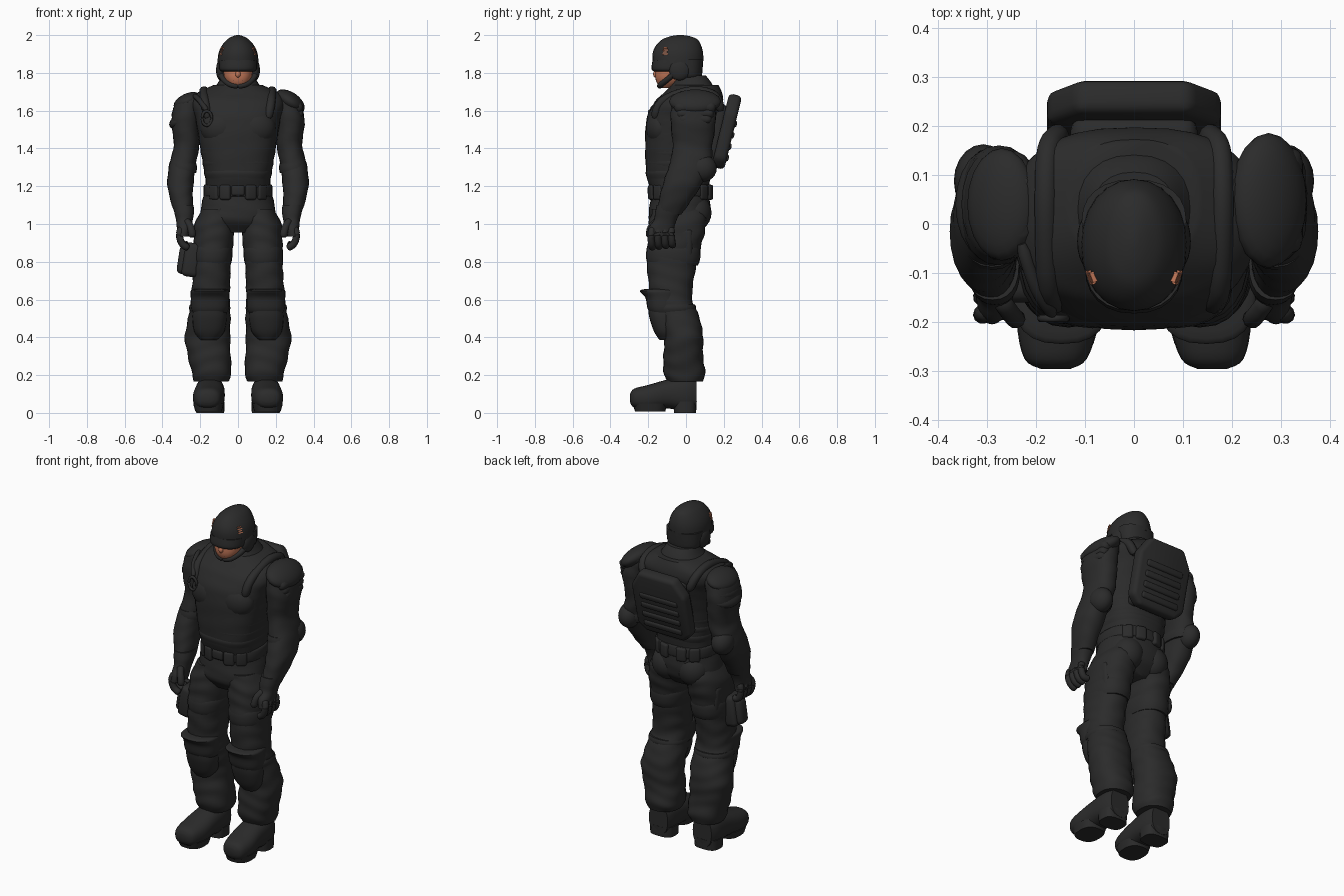
import bpy, bmesh, math
from mathutils import Vector, Matrix, Euler

cube = bpy.data.objects.get("Cube")
if cube:
    bpy.data.objects.remove(cube)


def material(name, colour):
    m = bpy.data.materials.new(name)
    m.use_nodes = True
    m.diffuse_color = colour
    m.node_tree.nodes["Principled BSDF"].inputs["Base Color"].default_value = colour
    return m


BLACK = material("charcoal black", (.024, .024, .024, 1))
SKIN = material("warm skin", (.53, .18, .095, 1))


def finish(bm, name, sides, mat):
    """Parts are modelled on the left (+x); sides is mid, left, right or both."""
    bmesh.ops.recalc_face_normals(bm, faces=bm.faces)
    for side in ("left", "right") if sides == "both" else (sides,):
        copy = bm.copy()
        if side == "right":
            copy.transform(Matrix.Scale(-1, 4, (1, 0, 0)))
            bmesh.ops.reverse_faces(copy, faces=copy.faces)
        mesh = bpy.data.meshes.new(name)
        copy.to_mesh(mesh)
        copy.free()
        mesh.materials.append(mat)
        ob = bpy.data.objects.new(name if side == "mid" else side + "_" + name, mesh)
        bpy.context.collection.objects.link(ob)
        bpy.ops.object.select_all(action="DESELECT")
        ob.select_set(True)
        bpy.context.view_layer.objects.active = ob
        bpy.ops.object.shade_smooth_by_angle(angle=math.radians(45))
    bm.free()


def smooth_path(points, steps):
    """Catmull-Rom resampling of tuples of any length."""
    p = [points[0], *points, points[-1]]
    out = []
    for a, b, c, d in zip(p, p[1:], p[2:], p[3:]):
        for k in range(steps):
            t = k / steps
            out.append([q + t / 2 * (r - o + t * (2 * o - 5 * q + 4 * r - s + t * (3 * (q - r) + s - o)))
                        for o, q, r, s in zip(a, b, c, d)])
    return out + [list(points[-1])]


def skin_rings(bm, rings):
    rings = [[bm.verts.new(v) for v in ring] for ring in rings]
    n = len(rings[0])
    for a, b in zip(rings, rings[1:]):
        for i in range(n):
            j = (i + 1) % n
            bm.faces.new((a[i], a[j], b[j], b[i]))
    bm.faces.new(rings[0][::-1])
    bm.faces.new(rings[-1])


def loft(name, rings, sides="mid", mat=BLACK, axis="z", power=2.3, fold=0, steps=4, n=24):
    """Rings are (centre a, centre b, position along axis, radius a, radius b)."""
    out = []
    for a, b, t, ra, rb in smooth_path(rings, steps):
        ring = []
        for i in range(n):
            g = math.tau * i / n
            c, s = math.cos(g), math.sin(g)
            k = 1 + fold * math.sin(t * 70 + 2 * math.sin(2 * g + t * 9))
            u = a + k * ra * math.copysign(abs(c) ** (2 / power), c)
            v = b + k * rb * math.copysign(abs(s) ** (2 / power), s)
            ring.append((u, v, t) if axis == "z" else (u, t, max(v, 0)))
        out.append(ring)
    bm = bmesh.new()
    skin_rings(bm, out)
    finish(bm, name, sides, mat)


def tube(name, points, r, sides="mid", mat=BLACK, n=10):
    path = [Vector(p) for p in smooth_path(points, 4)]
    rings = []
    for i, p in enumerate(path):
        q = (path[min(i + 1, len(path) - 1)] - path[max(i - 1, 0)]).to_track_quat("Z", "X")
        k = r * (.6 if i in (0, len(path) - 1) else 1)
        rings.append([p + q @ Vector((k * math.cos(math.tau * j / n), k * math.sin(math.tau * j / n), 0))
                      for j in range(n)])
    bm = bmesh.new()
    skin_rings(bm, rings)
    finish(bm, name, sides, mat)


def box(name, loc, size, rot=(0, 0, 0), sides="mid", mat=BLACK, bevel=.012):
    bm = bmesh.new()
    bmesh.ops.create_cube(bm, size=1, matrix=Matrix.Diagonal((*size, 1)))
    if bevel:
        bmesh.ops.bevel(bm, geom=bm.edges[:], offset=bevel, segments=3, profile=.5, affect="EDGES")
    bm.transform(Matrix.LocRotScale(Vector(loc), Euler(rot), None))
    finish(bm, name, sides, mat)


def blob(name, loc, radii, rot=(0, 0, 0), sides="mid", mat=BLACK):
    bm = bmesh.new()
    bmesh.ops.create_uvsphere(bm, u_segments=20, v_segments=12, radius=1)
    bm.transform(Matrix.LocRotScale(Vector(loc), Euler(rot), Vector(radii)))
    finish(bm, name, sides, mat)


# Head: face, goggles, helmet
loft("face", [(0, -.1, 1.72, .03, .035), (0, -.088, 1.75, .06, .068), (0, -.08, 1.79, .076, .083),
              (0, -.07, 1.86, .08, .085)], mat=SKIN)
blob("nose", (0, -.16, 1.793), (.014, .014, .018), mat=SKIN)
box("mouth", (0, -.153, 1.762), (.045, .008, .007), bevel=0)
loft("goggles", [(0, -.08, 1.808, .088, .09), (0, -.085, 1.822, .1, .098), (0, -.08, 1.868, .1, .097)])
loft("helmet_dome", [(0, -.043, 1.85, .109, .134), (0, -.043, 1.9, .104, .134), (0, -.04, 1.94, .088, .122),
                     (0, -.033, 1.975, .06, .096), (0, -.03, 1.993, .03, .055), (0, -.03, 2, .008, .015)], power=2.1)
loft("helmet_nape", [(0, .015, 1.77, .08, .06), (0, .01, 1.79, .1, .075), (0, .005, 1.87, .107, .086)])
blob("ear_guard", (.093, -.035, 1.815), (.023, .055, .055), sides="both")
tube("cheek_guard", [(.097, -.05, 1.81), (.082, -.09, 1.772), (.045, -.13, 1.74), (0, -.14, 1.73)], .015, "both")
for i in range(4):
    box("helmet_vent", (.0885 - .002 * i, -.108, 1.898 + .011 * i), (.012, .03 - .008 * (i % 2), .006),
        (0, -.35, -.35), "both", SKIN, 0)
loft("neck", [(0, .015, 1.68, .085, .085), (0, -.005, 1.76, .075, .075), (0, -.02, 1.84, .07, .07)])
loft("collar", [(0, .025, 1.7, .14, .13), (0, .03, 1.745, .108, .106), (0, .02, 1.785, .086, .086)])

# Torso and vest
loft("vest", [(0, -.03, 1.17, .168, .15), (0, -.04, 1.25, .174, .168), (0, -.04, 1.4, .2, .176),
              (0, -.02, 1.55, .225, .19), (0, .012, 1.64, .25, .182), (0, .035, 1.69, .222, .158),
              (0, .05, 1.735, .13, .122)], power=2.6, fold=.006, steps=6, n=32)
for i in range(3):
    z = 1.27 + .055 * i
    rx = .18 + .009 * i
    loft("vest_fold", [(0, -.04, z - .03, rx - .008, .166), (0, -.04, z, rx, .174),
                       (0, -.04, z + .02, rx - .005, .168)], power=2.6, steps=3, n=32)
blob("chest_pad", (.085, -.135, 1.51), (.115, .078, .1), sides="both")
tube("vest_strap", [(.16, -.165, 1.56), (.175, -.125, 1.65), (.18, .03, 1.705), (.175, .15, 1.68), (.15, .185, 1.6)],
     .024, "both")
tube("chest_clip", [(.165 + .026 * math.cos(a), -.193, 1.56 + .038 * math.sin(a))
                    for a in (math.tau * i / 8 for i in range(9))], .008, "right")
tube("clip_strap", [(.165, -.185, 1.6), (.2, -.13, 1.65), (.23, -.04, 1.68)], .014, "right")

# Back pack: chamfered slab with ribs, leaning back at the top
bm = bmesh.new()
outline = [(.125, -.19), (.178, -.14), (.178, .11), (.115, .21)]
outline += [(-x, z) for x, z in outline[::-1]]
slab = bm.faces.new([bm.verts.new((x, -.035, z)) for x, z in outline])
top = bmesh.ops.extrude_face_region(bm, geom=[slab])["geom"]
bmesh.ops.translate(bm, vec=(0, .07, 0), verts=[v for v in top if isinstance(v, bmesh.types.BMVert)])
bmesh.ops.bevel(bm, geom=bm.edges[:], offset=.022, segments=3, profile=.5, affect="EDGES")
bm.transform(Matrix.LocRotScale(Vector((0, .213, 1.48)), Euler((-.24, 0, 0)), None))
finish(bm, "back_pack", "mid", BLACK)
for i in range(4):
    z = -.125 + .06 * i
    box("pack_rib", (0, .244 + z * .24, 1.475 + z), (.25, .025, .038), (-.24, 0, 0))
box("pack_mount", (0, .15, 1.48), (.26, .1, .32), (-.15, 0, 0), bevel=.03)

# Belt and pouches
loft("belt", [(0, -.03, 1.145, .178, .158), (0, -.03, 1.155, .183, .163), (0, -.03, 1.2, .182, .161),
              (0, -.03, 1.21, .175, .155)], steps=2, n=32)
box("buckle", (0, -.19, 1.177), (.07, .025, .055))
for g in (-68, -46, 48, 72):
    a = math.radians(g)
    box("belt_pouch", (.178 * math.cos(a), -.03 + .16 * math.sin(a), 1.168),
        (.034, .06, .08), (0, 0, a), "both")

# Arms, shoulder and elbow protection
loft("sleeve", [(.235, .035, 1.69, .035, .06), (.258, .038, 1.65, .068, .108), (.278, .038, 1.55, .075, .12),
                (.272, .035, 1.42, .068, .106), (.29, .025, 1.33, .07, .108), (.305, -.015, 1.22, .07, .105),
                (.298, -.06, 1.12, .058, .085), (.285, -.09, 1.05, .048, .065)], "both", fold=.02, steps=5)
blob("shoulder_cap", (.275, .048, 1.648), (.088, .138, .05), (0, .6, 0), "left")
for i in range(3):
    blob("shoulder_roll", (.27 + .012 * i, .04, 1.65 - .05 * i), (.076, .115, .04), (0, .45, 0), "right")
    box("shoulder_plate", (.28 + .014 * i, .048, 1.64 - .034 * i), (.14 - .02 * i, .22 - .02 * i, .062),
        (0, .62 + .2 * i, 0), "left", bevel=.028)
blob("elbow_pad", (.308, .088, 1.295), (.06, .075, .072), sides="both")
loft("elbow_strap", [(.292, .015, 1.27, .07, .108), (.291, .018, 1.295, .074, .112), (.29, .02, 1.32, .07, .108)],
     "both", steps=2)

# Gloves
loft("glove_cuff", [(.289, -.085, 1.1, .054, .07), (.285, -.097, 1.06, .052, .067), (.284, -.11, 1.02, .044, .06),
                    (.286, -.13, .98, .038, .068), (.29, -.135, .935, .03, .07)], "both")
for i in range(4):
    y = -.185 + .036 * i
    tube("finger", [(.3, y * .9 - .01, .98), (.31, y, .94), (.295, y + .003, .895), (.262, y + .008, .872 + .006 * i)],
         .019, "both")
tube("thumb", [(.275, -.15, 1.02), (.25, -.185, .98), (.24, -.195, .93)], .02, "both")

# Trousers
loft("hips", [(0, -.03, 1.2, .172, .148), (0, -.032, 1.1, .192, .16), (0, -.04, 1.02, .2, .155),
              (0, -.045, .955, .12, .1)], fold=.012, n=32)
blob("seat", (.085, .05, 1.06), (.09, .085, .095), sides="both")
loft("trouser_leg", [(.105, -.04, 1.08, .085, .14), (.122, -.045, 1, .107, .152), (.13, -.06, .9, .105, .145),
                     (.137, -.075, .8, .1, .132), (.142, -.08, .68, .1, .118), (.146, -.075, .6, .102, .108),
                     (.152, -.035, .5, .112, .108), (.162, -.012, .4, .12, .103), (.152, -.015, .3, .113, .105),
                     (.14, -.008, .21, .104, .11), (.142, -.005, .165, .09, .095)], "both", fold=.022, steps=6)
loft("thigh_band", [(.135, -.068, .78, .095, .13), (.135, -.068, .81, .103, .142), (.133, -.066, .86, .105, .144),
                    (.133, -.064, .89, .095, .133)], "both", steps=3)
box("cargo_pocket", (.205, -.04, .9), (.045, .15, .15), (0, .05, 0), "both", bevel=.02)

# Thigh holster
box("holster", (.245, -.1, .81), (.09, .12, .18), (0, -.15, 0), "right", bevel=.025)
box("holster_grip", (.287, -.1, .81), (.06, .08, .15), (0, -.15, 0), "right", bevel=.025)

# Knee pads: flared cap over a shin plate
loft("knee_cap", [(.148, -.12, .655, .085, .1), (.148, -.135, .645, .103, .11), (.148, -.125, .61, .102, .09),
                  (.148, -.115, .55, .1, .088), (.15, -.11, .515, .08, .07)], "both", power=2.5)
loft("shin_plate", [(.15, -.11, .54, .09, .09), (.15, -.107, .5, .092, .086), (.152, -.095, .43, .08, .074),
                    (.155, -.085, .385, .045, .055)], "both", power=2.5)
loft("knee_strap", [(.15, -.06, .535, .104, .108), (.15, -.06, .555, .11, .114), (.15, -.06, .575, .104, .108)],
     "both", steps=2)

# Boots
loft("boot", [(.16, .078, -.296, .03, .022), (.16, .078, -.275, .064, .05), (.156, .08, -.2, .083, .068),
              (.15, .1, -.1, .08, .076), (.148, .1, 0, .076, .095), (.145, .1, .055, .062, .085)],
     "both", axis="y", power=2.4)
loft("boot_heel", [(.147, -.005, 0, .074, .058), (.147, -.005, .06, .076, .062)], "both", power=3)
loft("boot_sole", [(.156, -.19, .008, .07, .08), (.156, -.19, .05, .082, .092)], "both", power=2.6)
